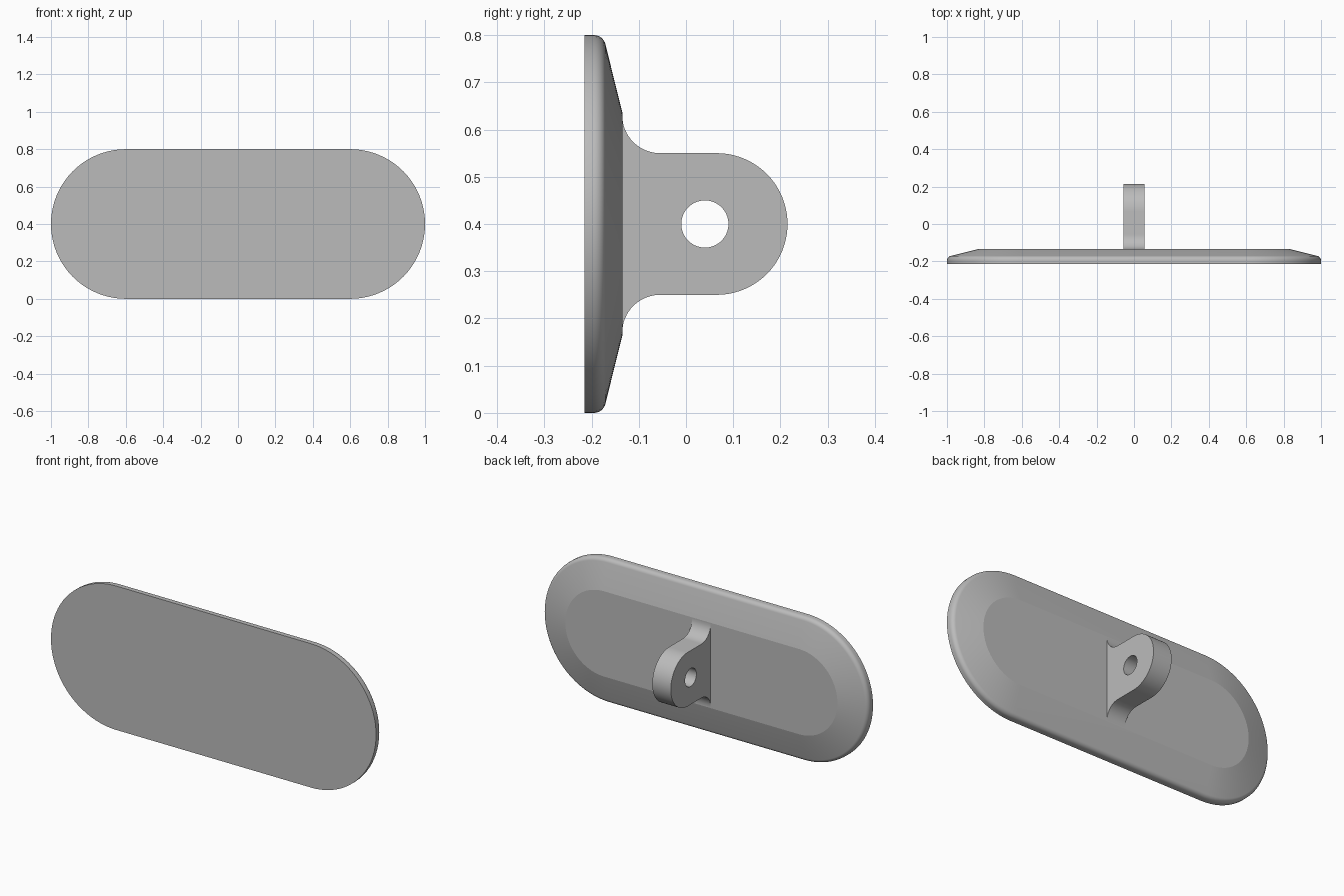
import bpy, bmesh
from math import sin, cos, radians, pi

cube = bpy.data.objects.get("Cube")
if cube:
    bpy.data.objects.remove(cube, do_unlink=True)

grey = bpy.data.materials.new("plain_grey")
grey.use_nodes = True
colour = (0.5, 0.5, 0.5, 1)
grey.diffuse_color = colour
grey.node_tree.nodes["Principled BSDF"].inputs["Base Color"].default_value = colour

MID_Z = 0.4


def arc(cx, cy, r, start, end, steps):
    """Points along an arc, angles in degrees."""
    angles = [radians(start + (end - start) * i / steps) for i in range(steps + 1)]
    return [(cx + r * cos(a), cy + r * sin(a)) for a in angles]


def finish(name, bm):
    bmesh.ops.recalc_face_normals(bm, faces=bm.faces)
    mesh = bpy.data.meshes.new(name)
    bm.to_mesh(mesh)
    bm.free()
    obj = bpy.data.objects.new(name, mesh)
    bpy.context.collection.objects.link(obj)
    mesh.materials.append(grey)
    bpy.ops.object.select_all(action="DESELECT")
    obj.select_set(True)
    bpy.context.view_layer.objects.active = obj
    bpy.ops.object.shade_smooth_by_angle(angle=radians(12))
    return obj


# Backing plate: stadium outlines stacked from the flat front to the raised back
def stadium(r):
    return arc(0.6, 0, r, -90, 90, 40) + arc(-0.6, 0, r, 90, 270, 40)


BACK_Y = -0.135
edge_round = [(r, y) for y, r in arc(-0.195, 0.375, 0.025, 90, 14, 8)]
sections = [(0.4, -0.215)] + edge_round + [(0.237, BACK_Y)]

bm = bmesh.new()
rings = [[bm.verts.new((x, y, z + MID_Z)) for x, z in stadium(r)] for r, y in sections]
for low, high in zip(rings, rings[1:]):
    for i in range(len(low)):
        j = (i + 1) % len(low)
        bm.faces.new((low[i], low[j], high[j], high[i]))
bm.faces.new(rings[0])
bm.faces.new(rings[-1])
finish("backing_plate", bm)

# Mounting lug: filleted, round-ended profile with a pin hole, extruded sideways
HALF_WIDTH = 0.057
outline = (arc(-0.055, -0.23, 0.08, 180, 90, 16)
           + arc(0.065, 0, 0.15, -90, 90, 40)
           + arc(-0.055, 0.23, 0.08, 270, 180, 16))
hole = arc(0.04, 0, 0.05, 0, 360, 40)[:-1]

bm = bmesh.new()
edges = []
for loop in (outline, hole):
    verts = [bm.verts.new((-HALF_WIDTH, y, z + MID_Z)) for y, z in loop]
    edges += [bm.edges.new((verts[i - 1], verts[i])) for i in range(len(verts))]
bmesh.ops.triangle_fill(bm, edges=edges, use_beauty=True)
extruded = bmesh.ops.extrude_face_region(bm, geom=bm.faces[:])
moved = [v for v in extruded["geom"] if isinstance(v, bmesh.types.BMVert)]
bmesh.ops.translate(bm, verts=moved, vec=(2 * HALF_WIDTH, 0, 0))
finish("mounting_lug", bm)
